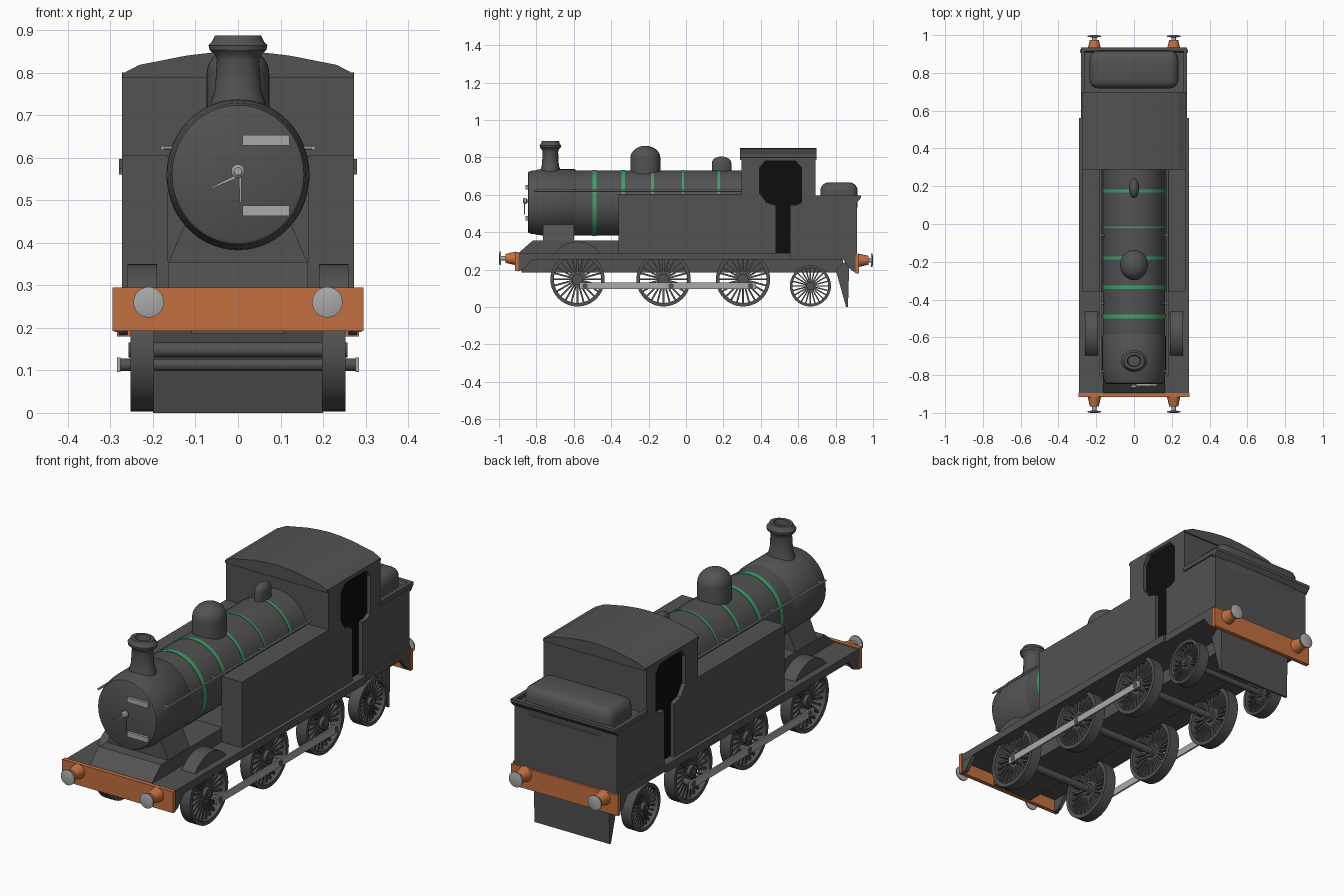
import bpy, bmesh, math
from mathutils import Vector

cube = bpy.data.objects.get("Cube")
if cube:
    bpy.data.objects.remove(cube, do_unlink=True)


def material(name, r, g, b):
    m = bpy.data.materials.new(name)
    m.use_nodes = True
    m.diffuse_color = (r, g, b, 1)
    m.node_tree.nodes["Principled BSDF"].inputs["Base Color"].default_value = (r, g, b, 1)
    return m


GREY = material("dark_grey", 0.085, 0.085, 0.085)
ORANGE = material("orange", 0.55, 0.16, 0.05)
GREEN = material("green", 0.045, 0.36, 0.14)
STEEL = material("light_steel", 0.40, 0.40, 0.40)
BLACK = material("black", 0.004, 0.004, 0.004)


def finish(name, bm, mat, smooth=False):
    bmesh.ops.recalc_face_normals(bm, faces=bm.faces)
    mesh = bpy.data.meshes.new(name)
    bm.to_mesh(mesh)
    bm.free()
    mesh.materials.append(mat)
    obj = bpy.data.objects.new(name, mesh)
    bpy.context.collection.objects.link(obj)
    if smooth:
        bpy.ops.object.select_all(action='DESELECT')
        obj.select_set(True)
        bpy.context.view_layer.objects.active = obj
        bpy.ops.object.shade_smooth_by_angle(angle=math.radians(35))
    return obj


def add_prism(bm, axis, pts, a, b):
    """Extrude a flat outline along one axis from a to b."""
    rings = []
    for t in (a, b):
        ring = []
        for p in pts:
            co = list(p)
            co.insert(axis, t)
            ring.append(bm.verts.new(co))
        rings.append(ring)
        bm.faces.new(ring)
    n = len(pts)
    for i in range(n):
        j = (i + 1) % n
        bm.faces.new((rings[0][i], rings[0][j], rings[1][j], rings[1][i]))


def prism(name, axis, pts, a, b, mat=GREY, smooth=False):
    bm = bmesh.new()
    add_prism(bm, axis, pts, a, b)
    return finish(name, bm, mat, smooth)


def box(name, x, y, z, mat=GREY):
    return prism(name, 2, [(x[0], y[0]), (x[1], y[0]), (x[1], y[1]), (x[0], y[1])], *z, mat)


def add_lathe(bm, axis, profile, loc, scale=(1, 1), seg=40, closed=False):
    """Spin (radius, height) points around an axis; scale flattens the section."""
    others = [i for i in range(3) if i != axis]
    rings = []
    for r, h in profile:
        ring = []
        for k in range(seg):
            a = 2 * math.pi * k / seg
            co = Vector(loc)
            co[axis] += h
            co[others[0]] += r * scale[0] * math.cos(a)
            co[others[1]] += r * scale[1] * math.sin(a)
            ring.append(bm.verts.new(co))
        rings.append(ring)
    pairs = list(zip(rings, rings[1:]))
    if closed:
        pairs.append((rings[-1], rings[0]))
    else:
        bm.faces.new(rings[0])
        bm.faces.new(rings[-1])
    for p, q in pairs:
        for k in range(seg):
            j = (k + 1) % seg
            bm.faces.new((p[k], p[j], q[j], q[k]))


def lathe(name, axis, profile, loc, mat=GREY, scale=(1, 1), seg=40):
    bm = bmesh.new()
    add_lathe(bm, axis, profile, loc, scale, seg)
    return finish(name, bm, mat, True)


def dome_profile(r, bottom, top, cap):
    arc = [(r * math.cos(t), top - cap + cap * math.sin(t))
           for t in (i * math.pi / 2 / 8 for i in range(8))]
    return [(r, bottom)] + arc + [(r * 0.05, top)]


# Footplate, frame and end beams
prism("footplate", 2, [(-.291, -.905), (.291, -.905), (.291, .56), (.28, .56),
                       (.28, .915), (-.28, .915), (-.28, .56), (-.291, .56)], .253, .29)
box("main_frame", (-.11, .11), (-.88, .84), (.185, .26))
box("front_beam", (-.295, .295), (-.915, -.895), (.193, .295), ORANGE)
box("rear_beam", (-.285, .285), (.905, .925), (.18, .28), ORANGE)
for s, side in ((-1, "right"), (1, "left")):
    prism(f"{side}_front_valance", 0, [(-.9, .19), (-.87, .2), (-.82, .255), (-.9, .255)], s * .27, s * .29)
    prism(f"{side}_rear_valance", 0, [(.91, .18), (.88, .2), (.84, .255), (.91, .255)], s * .26, s * .28)
prism("rear_guard_plate", 0, [(.80, .2), (.865, .255), (.872, .2), (.866, .0), (.856, .0)], -.2, .2)

# Buffers at both ends
for s, side in ((-1, "right"), (1, "left")):
    for e, end, start, z in ((-1, "front", .91, .26), (1, "rear", .92, .25)):
        x = s * .21
        lathe(f"{end}_{side}_buffer_housing", 1, [(.036, 0), (.033, e * .015), (.024, e * .055)],
              (x, e * start, z), ORANGE, seg=24)
        lathe(f"{end}_{side}_buffer_head", 1, [(.012, -.04 * e), (.012, -.012 * e), (.036, -.01 * e),
              (.036, -.004 * e), (.02, 0)], (x, e, z), STEEL, seg=24)


# Spoked wheels with axles
def wheel(name, s, y, r, spokes=24):
    bm = bmesh.new()
    c = Vector((s * .225, y, r + .003))
    w, inner = .028, r * .87
    add_lathe(bm, 0, [(r, -w), (r, w), (inner, w), (inner, -w)], c, closed=True)
    add_lathe(bm, 0, [(r * .2, -w), (r * .2, w)], c, seg=20)
    for k in range(spokes):
        a = 2 * math.pi * k / spokes
        out, tan = Vector((math.cos(a), math.sin(a))), Vector((-math.sin(a), math.cos(a)))
        mid = Vector(c[1:])
        near, far = mid + out * r * .15, mid + out * r * .9
        t = tan * r * .032
        add_prism(bm, 0, [near - t, near + t, far + t, far - t], c.x - .012, c.x + .012)
    finish(name, bm, GREY, True)


axles = [("front", -.58, .145, .018), ("middle", -.12, .145, .018),
         ("driving", .305, .145, .018), ("trailing", .665, .11, .014)]
for name, y, r, ar in axles:
    lathe(f"{name}_axle", 0, [(ar, -.257), (ar, .257)], (0, y, r + .003), seg=20)
    for s, side in ((-1, "right"), (1, "left")):
        wheel(f"{name}_{side}_wheel", s, y, r)
        if name != "trailing":
            lathe(f"{name}_{side}_crank_pin", 0, [(.015, 0), (.015, s * .06)], (s * .225, y + .04, .113), seg=12)
for s, side in ((-1, "right"), (1, "left")):
    box(f"{side}_coupling_rod", (s * .276, s * .284), (-.57, .375), (.096, .13), STEEL)

# Boiler, bands and smokebox
boiler_scale = (.95, 1)
lathe("boiler", 1, [(.174, -.6), (.174, .32)], (0, 0, .556), scale=boiler_scale, seg=56)
for i, (y, w) in enumerate(((-.49, .022), (-.335, .02), (-.18, .016), (-.017, .01), (.175, .014))):
    lathe(f"boiler_band_{i + 1}", 1, [(.176, y - w / 2), (.176, y + w / 2)], (0, 0, .556),
          GREEN, boiler_scale, 56)
lathe("smokebox", 1, [(.155, -.846), (.163, -.842), (.168, -.83), (.17, -.81), (.175, -.79),
                      (.177, -.77), (.177, -.595), (.17, -.585)], (0, 0, .56), scale=boiler_scale, seg=56)

# Smokebox door fittings
for i, z in enumerate((.475, .641)):
    box(f"door_hinge_{i + 1}", (.01, .121), (-.858, -.843), (z - .012, z + .012), STEEL)
lathe("door_knob", 1, [(.008, .03), (.008, .01), (.016, .006), (.016, -.006), (.009, -.012)],
      (0, -.86, .568), STEEL, seg=20)
prism("door_handle_side", 1, [(0, .562), (-.064, .53), (-.062, .527), (0, .553)], -.866, -.86, STEEL)
prism("door_handle_down", 1, [(.002, .56), (.008, .56), (.008, .495), (.004, .495)], -.866, -.86, STEEL)

# Saddle under the smokebox
prism("smokebox_saddle", 1, [(-.165, .35), (.165, .35), (.122, .45), (-.122, .45)], -.765, -.6)
prism("saddle_base", 0, [(-.9, .285), (-.82, .355), (-.35, .355), (-.35, .285)], -.165, .165)

# Chimney and domes
lathe("chimney", 2, [(.062, .7), (.058, .735), (.05, .76), (.046, .83), (.05, .842), (.062, .853),
                     (.064, .864), (.057, .872), (.05, .887), (.034, .887), (.03, .86)],
      (0, -.725, 0), scale=(1.08, .9))
lathe("steam_dome", 2, dome_profile(.08, .68, .862, .065), (0, -.217, 0), scale=(.92, 1))
lathe("safety_valve_cover", 2, dome_profile(.052, .7, .805, .035), (0, .19, 0), scale=(.52, 1), seg=28)

# Tanks, splashers and handrails
for s, side in ((-1, "right"), (1, "left")):
    box(f"{side}_tank", (s * .165, s * .273), (-.36, .31), (.285, .605))
    arc = [(-.58 + .145 * math.cos(math.radians(a)), .205 + .145 * math.sin(math.radians(a)))
           for a in range(33, 148, 6)]
    prism(f"{side}_splasher", 0, arc, s * .19, s * .26, smooth=True)
    lathe(f"{side}_handrail", 1, [(.005, -.81), (.005, .31)], (s * .177, 0, .623), STEEL, seg=10)
    for i, y in enumerate((-.78, -.42, -.06)):
        lathe(f"{side}_rail_knob_{i + 1}", 0, [(.005, s * .155), (.005, s * .178)], (0, y, .623), STEEL, seg=8)

# Cab: side sheets with keyhole doorway, end walls, dark interior, arched roof
sheet = [(.297, .285), (.48, .285), (.48, .545), (.43, .56), (.393, .61), (.393, .745), (.425, .782),
         (.585, .782), (.618, .745), (.618, .56), (.59, .545), (.555, .545), (.555, .285),
         (.692, .285), (.692, .8), (.297, .8)]
for s, side in ((-1, "right"), (1, "left")):
    prism(f"{side}_cab_side", 0, sheet, s * .253, s * .273)
top = [(.272, .797), (.232, .818), (.12, .84), (.06, .847), (0, .85)]
top += [(-x, z) for x, z in reversed(top[:-1])]
wall = [(-.26, .285), (.26, .285)] + [(x * .95, z - .008) for x, z in top]
prism("cab_front_wall", 1, wall, .298, .325)
prism("cab_back_wall", 1, wall, .665, .691)
box("cab_interior", (-.25, .25), (.32, .67), (.286, .785), BLACK)
prism("cab_roof", 1, top + [(-.272, .787), (.272, .787)], .288, .698)

# Bunker with flared rim and rounded coal load
box("bunker", (-.273, .273), (.685, .915), (.27, .58))
prism("bunker_back_rim", 0, [(.9, .56), (.915, .56), (.935, .583), (.935, .597), (.915, .597)], -.28, .28)
for s, side in ((-1, "right"), (1, "left")):
    box(f"{side}_bunker_rim", (s * .262, s * .28), (.69, .925), (.575, .597))
bm = bmesh.new()
add_prism(bm, 2, [(-.235, .718), (.235, .718), (.235, .918), (-.235, .918)], .5, .667)
bmesh.ops.bevel(bm, geom=bm.edges[:], offset=.045, segments=4, profile=.5, affect='EDGES')
finish("coal_load", bm, GREY, True)
